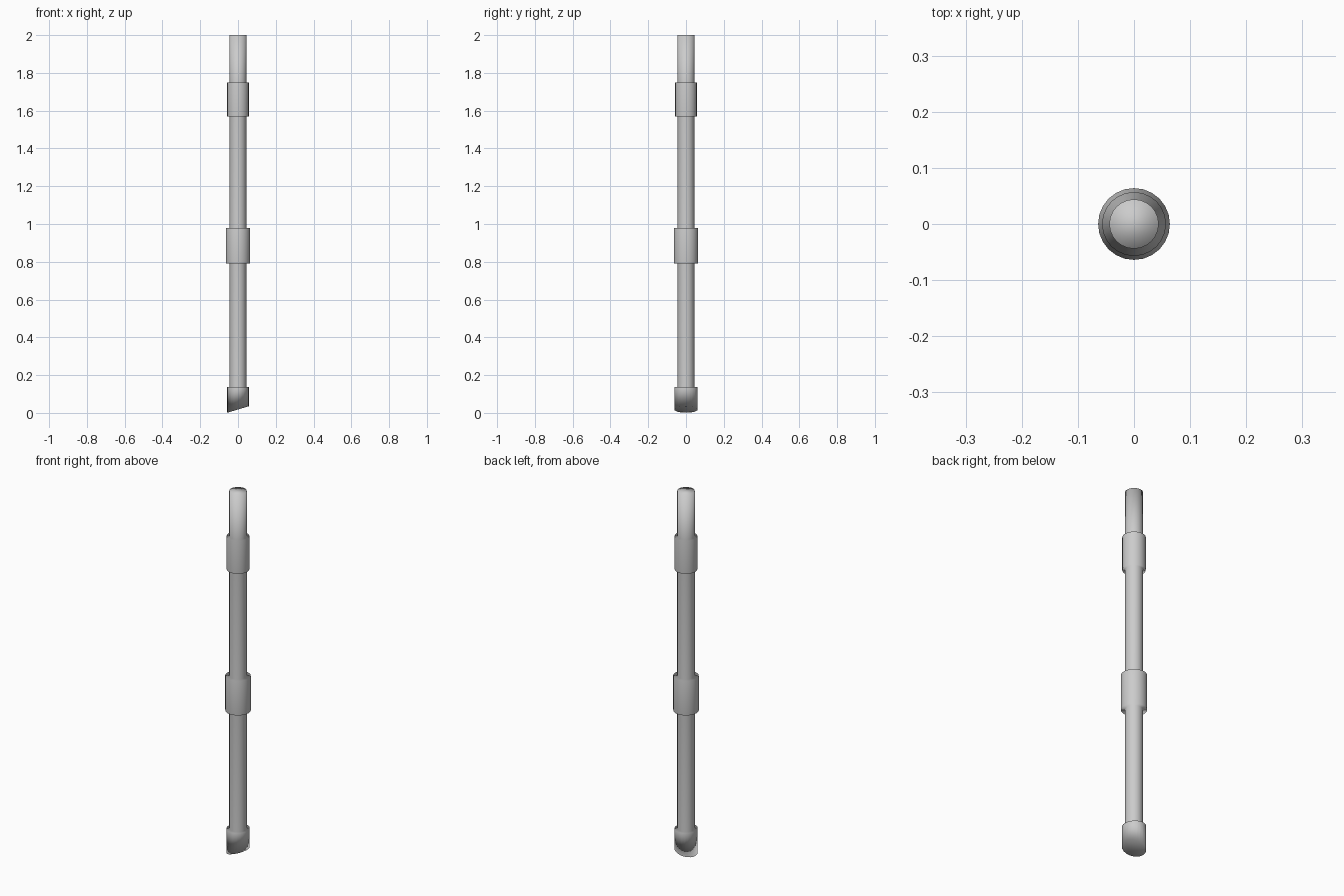
import bpy, bmesh, math

if "Cube" in bpy.data.objects:
    bpy.data.objects.remove(bpy.data.objects["Cube"])

SIDES = 24
SHAFT = 0.044
# (x radius, y radius, z, slope of the ring along x), from foot to tip
RINGS = [
    (0.057, 0.062, 0.018, 0.30),   # slanted foot cut
    (0.057, 0.062, 0.138, 0),      # foot cap top
    (SHAFT, SHAFT, 0.138, 0),
    (SHAFT, SHAFT, 0.79, 0),       # middle collar
    (0.064, 0.064, 0.79, 0),
    (0.064, 0.064, 0.98, 0),
    (SHAFT, SHAFT, 0.98, 0),
    (SHAFT, SHAFT, 1.568, 0),      # upper collar
    (0.057, 0.057, 1.568, 0),
    (0.057, 0.057, 1.75, 0),
    (SHAFT, SHAFT, 1.75, 0),
    (SHAFT, SHAFT, 2.0, 0),        # tip
]

bm = bmesh.new()
loops = []
for rx, ry, z, slope in RINGS:
    loop = []
    for i in range(SIDES):
        a = 2 * math.pi * i / SIDES
        x, y = rx * math.cos(a), ry * math.sin(a)
        loop.append(bm.verts.new((x, y, z + slope * x)))
    loops.append(loop)

# Walls and steps between neighbouring rings
for low, high in zip(loops, loops[1:]):
    for i in range(SIDES):
        j = (i + 1) % SIDES
        bm.faces.new((low[i], low[j], high[j], high[i]))

# End caps
bm.faces.new(list(reversed(loops[0])))
bm.faces.new(loops[-1])
for f in bm.faces:
    f.smooth = True

mesh = bpy.data.meshes.new("pole")
bm.to_mesh(mesh)
bm.free()
pole = bpy.data.objects.new("pole", mesh)
bpy.context.collection.objects.link(pole)

# Area-weighted smoothing keeps the collar walls even
mod = pole.modifiers.new("area_normals", 'WEIGHTED_NORMAL')
mod.mode = 'FACE_AREA'
mod.weight = 50
